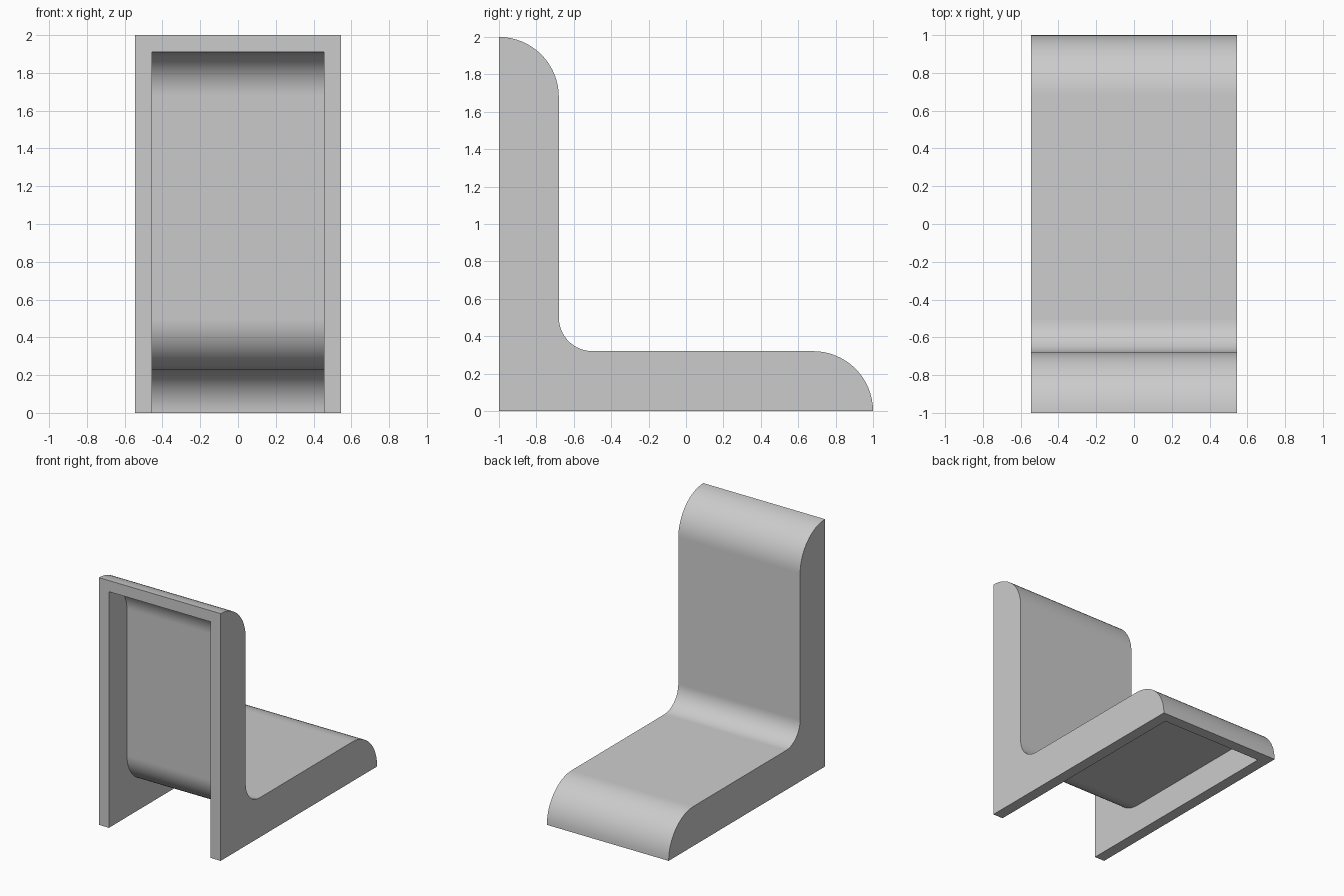
import bpy, bmesh, math

cube = bpy.data.objects.get("Cube")
if cube:
    bpy.data.objects.remove(cube, do_unlink=True)

HALF_WIDTH = 0.545
WALL = 0.09
THICK = 0.32      # depth of each leg and radius of its rounded end
FILLET = 0.18     # radius of the inside corner
STEPS = 16

grey = bpy.data.materials.new("plain_grey")
grey.use_nodes = True
colour = (0.6, 0.6, 0.6, 1)
grey.diffuse_color = colour
grey.node_tree.nodes["Principled BSDF"].inputs["Base Color"].default_value = colour


def arc(cy, cz, radius, start, end):
    angles = [math.radians(start + (end - start) * i / STEPS) for i in range(STEPS + 1)]
    return [(cy + radius * math.cos(a), cz + radius * math.sin(a)) for a in angles]


def leg_profile(inset):
    """Rounded L line from the top of the upright to the tip of the foot."""
    r = THICK - inset
    bend = THICK + FILLET
    return (arc(-1, 2 - THICK, r, 90, 0)
            + arc(bend - 1, bend, FILLET + inset, 180, 270)
            + arc(1 - THICK, 0, r, 90, 0))


bm = bmesh.new()


def row(points, x):
    return [bm.verts.new((x, y, z)) for y, z in points]


corner = [(-1, 0)]
outer_points = leg_profile(0) + corner
inner_points = leg_profile(WALL) + corner
outer = [row(outer_points, s * HALF_WIDTH) for s in (-1, 1)]
inner = [row(inner_points, s * (HALF_WIDTH - WALL)) for s in (-1, 1)]

# Curved outer and inner skins
for left, right in (outer, inner):
    for i in range(len(left) - 2):
        bm.faces.new((left[i], left[i + 1], right[i + 1], right[i]))

# Side cheeks and their front and bottom rims
for o, n in zip(outer, inner):
    bm.faces.new(o)
    bm.faces.new(n)
    bm.faces.new((o[0], n[0], n[-1], o[-1]))
    bm.faces.new((o[-1], n[-1], n[-2], o[-2]))

# Rims across the top of the upright and the tip of the foot
for k in (0, -2):
    bm.faces.new((outer[0][k], outer[1][k], inner[1][k], inner[0][k]))

bmesh.ops.recalc_face_normals(bm, faces=bm.faces)
mesh = bpy.data.meshes.new("hollow_bracket")
bm.to_mesh(mesh)
bm.free()
mesh.materials.append(grey)
bracket = bpy.data.objects.new("hollow_bracket", mesh)
bpy.context.collection.objects.link(bracket)

bpy.ops.object.select_all(action="DESELECT")
bracket.select_set(True)
bpy.context.view_layer.objects.active = bracket
bpy.ops.object.shade_smooth_by_angle(angle=math.radians(30))
